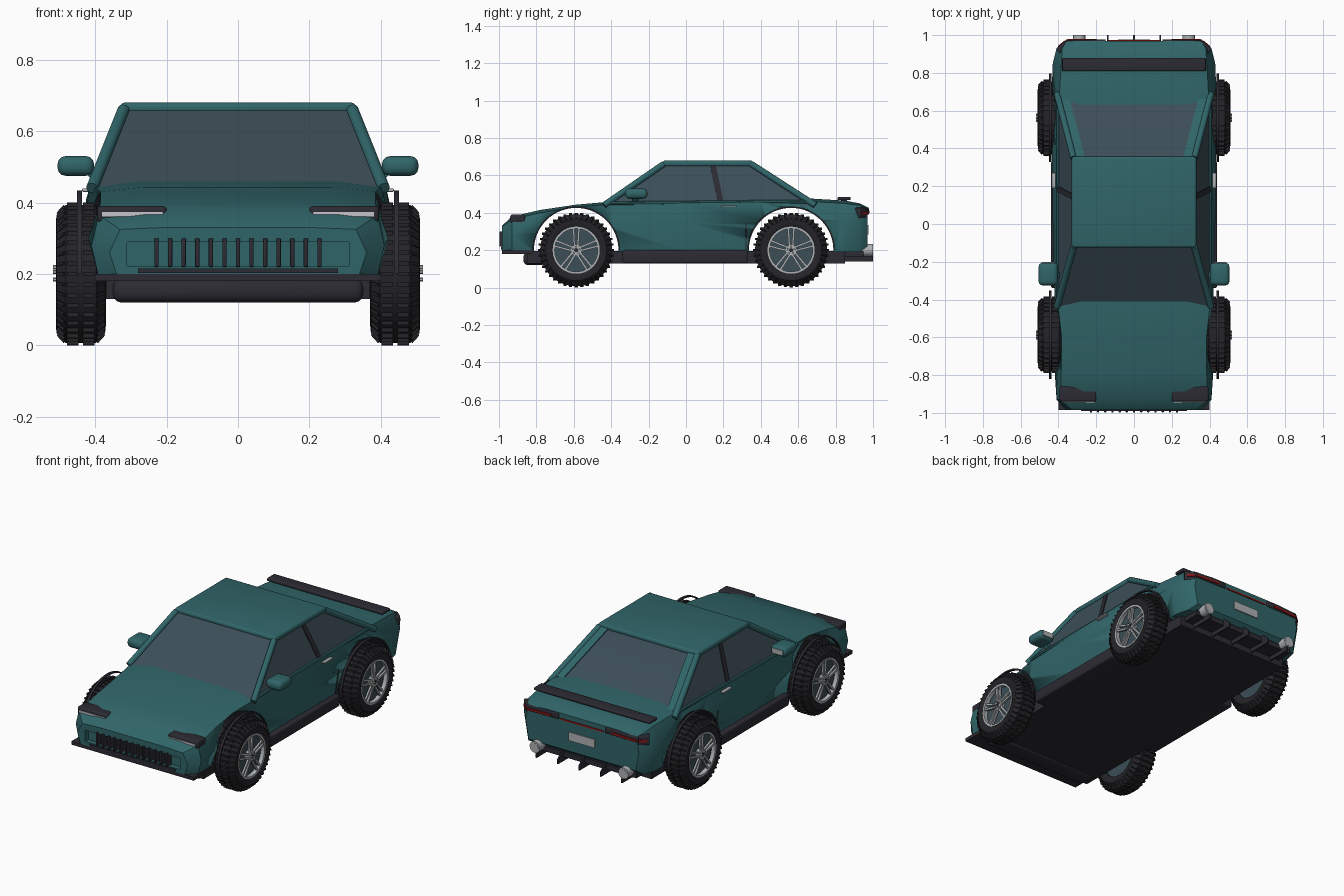
import bpy, bmesh
from math import pi, sin, cos
from mathutils import Vector, Matrix

if "Cube" in bpy.data.objects:
    bpy.data.objects.remove(bpy.data.objects["Cube"])


def material(name, r, g, b):
    m = bpy.data.materials.new(name)
    m.use_nodes = True
    m.diffuse_color = (r, g, b, 1)
    m.node_tree.nodes["Principled BSDF"].inputs["Base Color"].default_value = (r, g, b, 1)
    return m


TEAL = material("teal paint", .03, .13, .14)
TRIM = material("black trim", .025, .024, .033)
RUBBER = material("tyre rubber", .018, .018, .022)
GLASS = material("slate glass", .045, .075, .095)
CHROME = material("bright metal", .42, .44, .45)
RED = material("tail red", .3, .008, .008)
LENS = material("lamp lens", .55, .55, .6)


def finish(name, bm, mat, bevel=0):
    bmesh.ops.recalc_face_normals(bm, faces=bm.faces)
    me = bpy.data.meshes.new(name)
    bm.to_mesh(me)
    bm.free()
    me.materials.append(mat)
    ob = bpy.data.objects.new(name, me)
    bpy.context.collection.objects.link(ob)
    bpy.ops.object.select_all(action='DESELECT')
    bpy.context.view_layer.objects.active = ob
    ob.select_set(True)
    if bevel:
        mod = ob.modifiers.new("bevel", 'BEVEL')
        mod.width, mod.segments = bevel, 3
        bpy.ops.object.modifier_apply(modifier="bevel")
    bpy.ops.object.shade_smooth_by_angle(angle=.6)
    return ob


def box(name, x, y, z, mat, bevel=0):
    """Box from its (low, high) range on each axis."""
    bm = bmesh.new()
    mid = Vector([(a + b) / 2 for a, b in (x, y, z)])
    size = [abs(b - a) for a, b in (x, y, z)]
    bmesh.ops.create_cube(bm, size=1, matrix=Matrix.Translation(mid) @ Matrix.Diagonal((*size, 1)))
    return finish(name, bm, mat, bevel)


def add_bar(bm, p, q, w, t):
    p, q = Vector(p), Vector(q)
    rot = (q - p).to_track_quat('Z', 'Y').to_matrix().to_4x4()
    bmesh.ops.create_cube(bm, size=1, matrix=Matrix.Translation((p + q) / 2) @ rot
                          @ Matrix.Diagonal((w, t, (q - p).length, 1)))


def bar(name, p, q, w, t, mat, bevel=0):
    bm = bmesh.new()
    add_bar(bm, p, q, w, t)
    return finish(name, bm, mat, bevel)


def add_rod(bm, p, q, r, sides=16):
    p, q = Vector(p), Vector(q)
    rot = (q - p).to_track_quat('Z', 'Y').to_matrix().to_4x4()
    bmesh.ops.create_cone(bm, cap_ends=True, segments=sides, radius1=r, radius2=r,
                          depth=(q - p).length, matrix=Matrix.Translation((p + q) / 2) @ rot)


def rod(name, p, q, r, mat, sides=16):
    bm = bmesh.new()
    add_rod(bm, p, q, r, sides)
    return finish(name, bm, mat)


def plate(name, points, thick, mat):
    bm = bmesh.new()
    face = bm.faces.new([bm.verts.new(p) for p in points])
    face.normal_update()
    n = face.normal * thick
    bmesh.ops.translate(bm, verts=bm.verts, vec=-n / 2)
    new = bmesh.ops.extrude_face_region(bm, geom=[face], use_keep_orig=True)["geom"]
    bmesh.ops.translate(bm, verts=[v for v in new if isinstance(v, bmesh.types.BMVert)], vec=n)
    return finish(name, bm, mat)


def skin(rings, closed=False):
    """Join equal rings of points into a solid."""
    bm = bmesh.new()
    loops = [[bm.verts.new(p) for p in ring] for ring in rings]
    n = len(loops[0])
    for a, b in zip(loops, loops[1:] + loops[:1] if closed else loops[1:]):
        for i in range(n):
            bm.faces.new((a[i], a[(i + 1) % n], b[(i + 1) % n], b[i]))
    if not closed:
        bm.faces.new(loops[0])
        bm.faces.new(loops[-1])
    return bm


def lathe(name, profile, centre, s, mat, steps=48, turn=2 * pi):
    """Turn an (x, radius) outline about the axle; s is the outward side."""
    full = turn == 2 * pi
    rings = [[(centre[0] + s * x, centre[1] + r * cos(a), centre[2] + r * sin(a)) for x, r in profile]
             for a in [turn * i / steps for i in range(steps + (not full))]]
    return finish(name, skin(rings, full), mat)


def cut(target, cutter):
    mod = target.modifiers.new("cut", 'BOOLEAN')
    mod.object, mod.operation, mod.solver = cutter, 'DIFFERENCE', 'EXACT'
    mod.material_mode = 'TRANSFER'
    bpy.context.view_layer.objects.active = target
    bpy.ops.object.modifier_apply(modifier="cut")
    bpy.data.objects.remove(cutter)


# Body: sections of (y, low x, low z, side x, side z, shoulder x, shoulder z, top z)
sections = [
    (-.985, .34, .2, .36, .26, .33, .325, .33), (-.93, .39, .19, .41, .28, .39, .365, .38),
    (-.78, .39, .19, .42, .3, .385, .4, .415), (-.59, .39, .19, .41, .33, .385, .431, .443),
    (-.4, .41, .19, .42, .33, .405, .445, .46), (0, .41, .19, .43, .35, .412, .45, .46),
    (.4, .41, .19, .435, .35, .412, .455, .465), (.6, .41, .19, .44, .36, .4, .465, .48),
    (.85, .4, .19, .43, .36, .385, .45, .465), (.93, .38, .19, .41, .36, .38, .44, .45),
    (.97, .35, .22, .37, .33, .355, .42, .43)]
rings = []
for y, xl, zl, xm, zm, xs, zs, zt in sections:
    half = [(xl, zl), (xm, zm), (xs, zs), (xs - .12, zt)]
    rings.append([(x, y, z) for x, z in half] + [(-x, y, z) for x, z in reversed(half)])
body = finish("body", skin(rings), TEAL)
AXLES = {"front": -.587, "rear": .562}
for y in AXLES.values():
    cut(body, rod("arch_cutter", (-1, y, .2), (1, y, .2), .226, TRIM, 64))
cut(body, box("grille_cutter", (-.31, .31), (-1.1, -.955), (.222, .29), TEAL))
bpy.ops.object.shade_smooth_by_angle(angle=.4)

# Cabin: glass block, pillars and roof
WIDE, NARROW = .408, .32
glass_low = [(-WIDE, -.439, .44), (WIDE, -.439, .44), (WIDE, .691, .44), (-WIDE, .691, .44)]
glass_top = [(-NARROW, -.12, .66), (NARROW, -.12, .66), (NARROW, .35, .66), (-NARROW, .35, .66)]
finish("cabin_glass", skin([glass_low, glass_top]), GLASS)
box("roof", (-.33, .33), (-.125, .357), (.647, .68), TEAL, .013)
for a, b in zip(glass_low, glass_top):
    rod("roof_pillar", a, b, .017, TEAL, 12)
for s in (-1, 1):
    plate("rear_pillar_panel", [(s * .4, .66, .462), (s * .34, .66, .462),
                                (s * .26, .35, .662), (s * .325, .35, .662)], .009, TEAL)
    side = lambda y, z: (s * (WIDE - (z - .44) * .4), y, z)
    plate("door_pillar", [side(.17, .46), side(.2, .46), side(.16, .65), side(.13, .65)], .012, TRIM)
    rod("belt_rail", (s * .404, -.42, .45), (s * .402, .66, .46), .01, TEAL, 8)
    # Doors, mirrors and skirts
    bar("door_seam", (s * .411, .32, .2), (s * .433, .32, .35), .006, .008, TRIM)
    box("door_handle", (s * .415, s * .436), (.19, .27), (.43, .44), CHROME, .003)
    box("mirror", (s * .403, s * .505), (-.325, -.205), (.475, .53), TEAL, .022)
    box("mirror_glass", (s * .42, s * .49), (-.21, -.202), (.488, .518), CHROME)
    bar("mirror_arm", (s * .39, -.27, .46), (s * .42, -.27, .49), .03, .02, TEAL)
    box("side_skirt", (s * .35, s * .44), (-.34, .33), (.13, .2), TRIM, .012)
    # Headlights
    box("headlight", (s * .2, s * .395), (-.94, -.86), (.345, .39), TRIM, .01)
    box("headlight_strip", (s * .21, s * .38), (-.944, -.93), (.361, .373), LENS)
    # Tail lights and exhausts
    bar("tail_light", (s * .15, .96, .41), (s * .365, .955, .405), .035, .036, TRIM, .006)
    bar("tail_light_corner", (s * .355, .955, .4), (s * .402, .915, .4), .035, .055, TRIM, .006)
    bar("tail_light_red", (s * .2, .976, .405), (s * .36, .974, .398), .008, .012, RED)
    bar("tail_corner_red", (s * .365, .966, .398), (s * .4, .937, .398), .012, .014, RED)
    rod("exhaust", (s * .29, .88, .2), (s * .29, 1, .2), .033, CHROME, 20)
    rod("exhaust_bore", (s * .29, .99, .2), (s * .29, 1.001, .2), .024, CHROME, 20)

# Front: grille bars, splitter and rounded lower bumper
for i in range(13):
    x = (i - 6) * .038
    box("grille_bar", (x - .006, x + .006), (-.997, -.95), (.22, .3), TRIM, .003)
box("lower_intake", (-.28, .28), (-.99, -.96), (.203, .216), TRIM)
plate("splitter", [(-.4, -.985, .19), (.4, -.985, .19), (.4, -.82, .19), (-.4, -.82, .19)], .02, TRIM)
box("lower_bumper", (-.352, .352), (-.87, -.75), (.12, .187), TRIM, .026)
box("floor_pan", (-.37, .37), (-.85, .85), (.13, .195), TRIM)

# Rear: spoiler, light strip, number plate and diffuser
box("spoiler", (-.38, .38), (.81, .88), (.467, .485), TRIM, .006)
for x in (-.25, .25):
    box("spoiler_post", (x - .01, x + .01), (.83, .86), (.44, .47), TRIM)
box("tail_strip", (-.14, .14), (.96, .975), (.393, .401), RED)
box("number_plate", (-.085, .085), (.965, .976), (.285, .335), CHROME)
for i in range(-2, 3):
    x = i * .14
    plate("diffuser_fin", [(x, .82, .14), (x, 1, .14), (x, 1, .165), (x, .94, .22), (x, .82, .22)], .008, TRIM)
box("diffuser", (-.34, .34), (.84, .95), (.165, .195), TRIM)

# Wheels
TYRE = [(-.058, .122), (-.07, .145), (-.068, .163), (-.042, .193),
        (.042, .193), (.068, .163), (.07, .145), (.058, .122)]
for place, y in AXLES.items():
    for s in (-1, 1):
        c = Vector((s * .44, y, .2))
        name = place + ("_left_" if s > 0 else "_right_")
        at = lambda x, r, a, off=0: c + Vector((s * x, r * cos(a) - off * sin(a), r * sin(a) + off * cos(a)))
        lathe(name + "tyre", TYRE, c, s, RUBBER)
        lathe(name + "rim", [(.04, .126), (.064, .126), (.064, .115), (.04, .115)], c, s, CHROME)
        rod(name + "wheel_disc", at(-.05, 0, 0), at(.035, 0, 0), .124, GLASS, 48)
        lathe(name + "arch_trim", [(-.004, .226), (.01, .226), (.01, .234), (-.004, .234)],
              c, s, TRIM, 32, pi)
        # Tread blocks in two rows, with shoulder blocks
        bm = bmesh.new()
        for i in range(40):
            a = 2 * pi * i / 40
            for d in (-1, 1):
                add_bar(bm, at(d * .006, .194, a), at(d * .038, .194, a), .018, .012)
                add_bar(bm, at(d * .045, .191, a), at(d * .064, .17, a), .012, .008)
        finish(name + "tread", bm, RUBBER)
        # Five paired spokes, hub and nuts
        bm = bmesh.new()
        add_rod(bm, at(.03, 0, 0), at(.062, 0, 0), .03, 24)
        for i in range(5):
            a = pi / 2 + 2 * pi * i / 5
            for d in (-1, 1):
                add_bar(bm, at(.054, .022, a, d * .009), at(.054, .119, a, d * .015), .011, .011)
            add_rod(bm, at(.06, .019, a), at(.078, .019, a), .006, 6)
        finish(name + "spokes", bm, CHROME)
        rod(name + "hub_cap", at(.06, 0, 0), at(.066, 0, 0), .011, TRIM)
